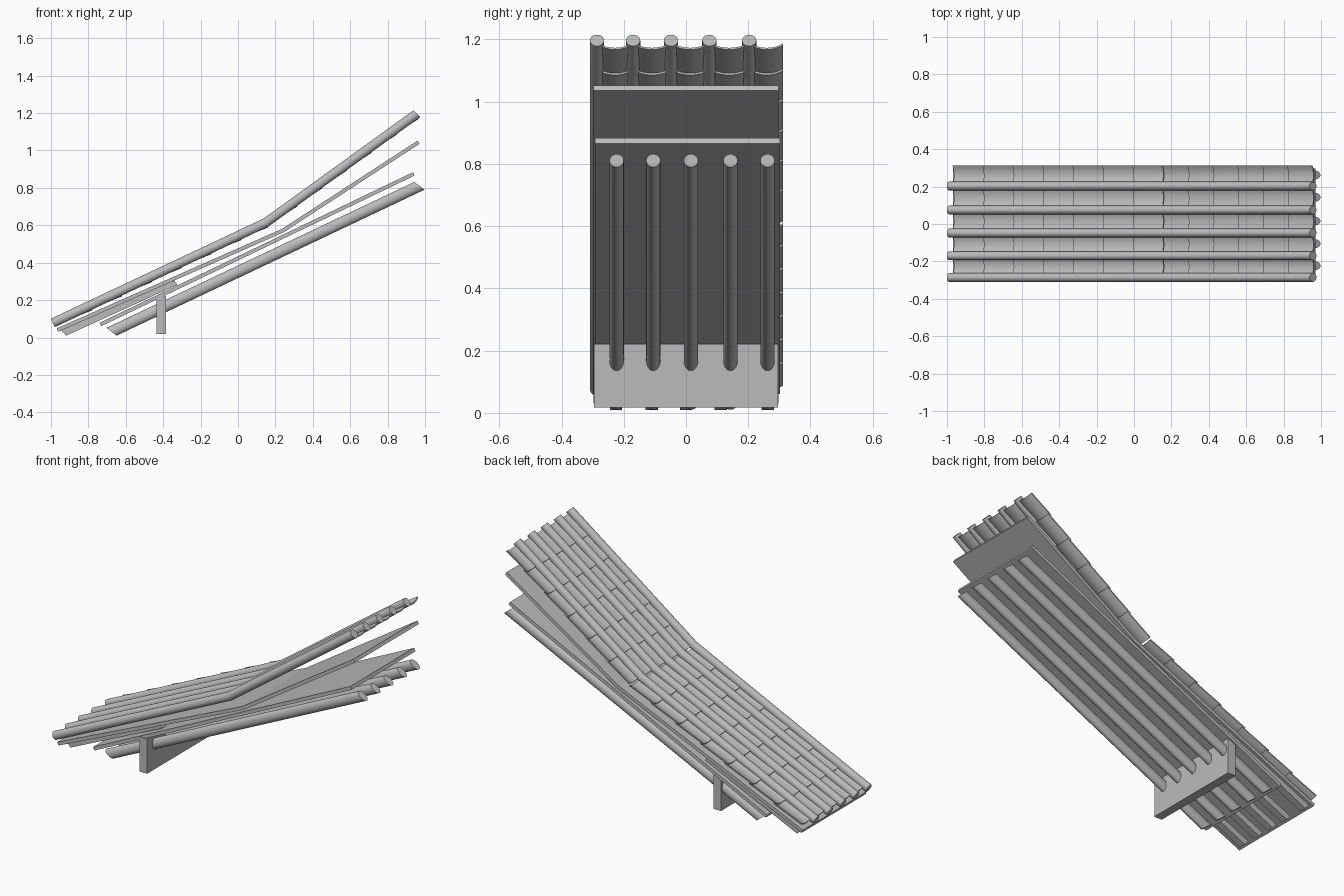
import bpy, math
from mathutils import Vector

cube = bpy.data.objects.get("Cube")
if cube:
    bpy.data.objects.remove(cube, do_unlink=True)

grey = bpy.data.materials.new("light grey")
grey.use_nodes = True
grey.diffuse_color = (0.5, 0.5, 0.5, 1)
grey.node_tree.nodes["Principled BSDF"].inputs["Base Color"].default_value = (0.5, 0.5, 0.5, 1)


def sweep(name, sweeps, smooth=False):
    """Each sweep is (profile of (y, h), path of ((x, z), (up_x, up_z)))."""
    verts, faces = [], []
    for profile, path in sweeps:
        base, n = len(verts), len(profile)
        for (x, z), (ux, uz) in path:
            verts += [(x + h * ux, y, z + h * uz) for y, h in profile]
        for s in range(len(path) - 1):
            for i in range(n):
                a, b = base + s * n + i, base + s * n + (i + 1) % n
                faces.append((a, b, b + n, a + n))
        faces.append(tuple(range(base + n - 1, base - 1, -1)))
        faces.append(tuple(range(len(verts) - n, len(verts))))
    mesh = bpy.data.meshes.new(name)
    mesh.from_pydata(verts, [], faces)
    mesh.materials.append(grey)
    obj = bpy.data.objects.new(name, mesh)
    bpy.context.collection.objects.link(obj)
    bpy.ops.object.select_all(action='DESELECT')
    obj.select_set(True)
    bpy.context.view_layer.objects.active = obj
    bpy.ops.object.mode_set(mode='EDIT')
    bpy.ops.mesh.select_all(action='SELECT')
    bpy.ops.mesh.normals_make_consistent(inside=False)
    bpy.ops.object.mode_set(mode='OBJECT')
    if smooth:
        bpy.ops.object.shade_smooth_by_angle(angle=math.radians(35))
    return obj


def circle(y, ry, rh, n=20):
    return [(y + ry * math.cos(math.tau * i / n), rh * math.sin(math.tau * i / n)) for i in range(n)]


def rect(y0, y1, h0, h1):
    return [(y0, h0), (y1, h0), (y1, h1), (y0, h1)]


def normal(a, b):
    d = (Vector(b) - Vector(a)).normalized()
    return (-d.y, d.x)


# Bent roof line shared by the cover tiles and pan tiles
eave, bend, top = (-0.99, 0.078), (0.15, 0.615), (0.957, 1.197)
low_up, high_up = normal(eave, bend), normal(bend, top)
mid_up = tuple((Vector(low_up) + Vector(high_up)).normalized())
ridge_path = [(eave, low_up), (bend, mid_up), (top, (-0.73, 0.73))]
ridge_ys = [-0.286, -0.17, -0.048, 0.075, 0.203]
for i, y in enumerate(ridge_ys):
    sweep(f"cover_tile_row_{i + 1}", [(circle(y, 0.023, 0.025), ridge_path)], True)


# Concave pan tiles, each lower end lapping over the tile below
def roof_z(x):
    a, b = (eave, bend) if x < bend[0] else (bend, top)
    return a[1] + (x - a[0]) * (b[1] - a[1]) / (b[0] - a[0])


def pan_profile(y0, y1, n=8, sag=0.017, thick=0.007):
    arc = []
    for i in range(n + 1):
        t = i / n
        arc.append((y0 + (y1 - y0) * t, -sag * (1 - (2 * t - 1) ** 2)))
    return arc + [(y, h - thick) for y, h in reversed(arc)]


courses = [-0.97 + 1.12 * i / 7 for i in range(7)] + [0.15 + 0.8 * i / 6 for i in range(7)]
edges = ridge_ys + [0.312]
for c in range(5):
    profile = pan_profile(edges[c] + 0.004, edges[c + 1] - 0.004 * (c < 4))
    tiles = []
    for x0, x1 in zip(courses, courses[1:]):
        up = low_up if x0 < 0.14 else high_up
        end = x1 if x1 > 0.9 or abs(x1 - 0.15) < 0.01 else x1 + 0.02
        tiles.append((profile, [((x0, roof_z(x0) + 0.006), up), ((end, roof_z(end) - 0.005), up)]))
    sweep(f"pan_tile_column_{c + 1}", tiles, True)

# Bent upper roof board
a, b, c = (-0.965, 0.04), (0.24, 0.572), (0.965, 1.044)
sweep("upper_board", [(rect(-0.298, 0.298, -0.01, 0.01),
                       [(a, normal(a, b)), (b, normal(a, c)), (c, normal(b, c))])])

# Straight lower roof board
a, b = (-0.735, 0.07), (0.94, 0.875)
sweep("lower_board", [(rect(-0.292, 0.302, -0.01, 0.01), [(a, normal(a, b)), (b, normal(a, b))])])

# Round rafters with slanted ends, and tapering square flying rafters at the eave
rafter_ys = [-0.223, -0.105, 0.016, 0.143, 0.262]
fly_ys = [-0.225, -0.11, 0.0, 0.112, 0.262]
slant = (-0.79, 0.613)
for i, (y, fy) in enumerate(zip(rafter_ys, fly_ys)):
    sweep(f"round_rafter_{i + 1}",
          [(circle(y, 0.023, 0.034), [((-0.676, 0.031), slant), ((0.97, 0.811), slant)])], True)
    sweep(f"flying_rafter_{i + 1}",
          [(rect(fy - 0.02, fy + 0.02, -1, 1),
            [((-0.937, 0.029), (-0.018, 0.019)), ((-0.332, 0.293), (-0.008, 0.011))])])

# Upright support beam under the rafters
sweep("support_beam", [(rect(-0.296, 0.296, 0.018, 0.222), [((-0.435, 0), (0, 1)), ((-0.385, 0), (0, 1))])])
